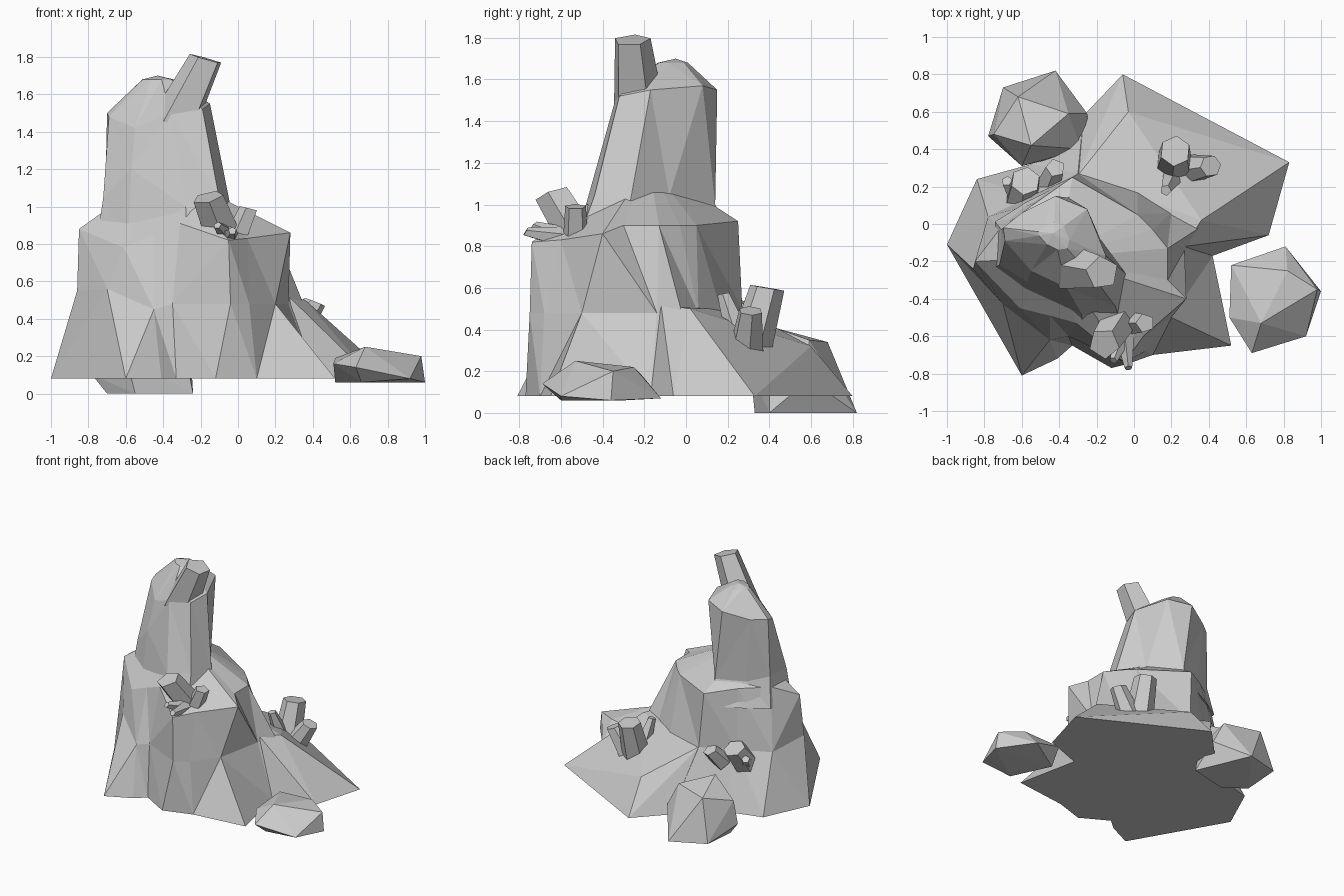
import bpy
import bmesh
from mathutils import Vector, Matrix

default_cube = bpy.data.objects.get("Cube")
if default_cube:
    bpy.data.objects.remove(default_cube, do_unlink=True)

# One flat stone colour for everything
stone = bpy.data.materials.new("stone_grey")
stone.use_nodes = True
stone.diffuse_color = (0.6, 0.6, 0.6, 1)
stone.node_tree.nodes["Principled BSDF"].inputs["Base Color"].default_value = stone.diffuse_color


def finish(bm, name):
    """Turn a bmesh into a flat shaded stone object."""
    bmesh.ops.recalc_face_normals(bm, faces=bm.faces[:])
    mesh = bpy.data.meshes.new(name)
    bm.to_mesh(mesh)
    bm.free()
    mesh.materials.append(stone)
    obj = bpy.data.objects.new(name, mesh)
    bpy.context.collection.objects.link(obj)
    return obj


def loft(name, rings, apex):
    """Skin a stack of rings, close the bottom and fan the top to an apex."""
    bm = bmesh.new()
    layers = [[bm.verts.new(p) for p in ring] for ring in rings]
    count = len(layers[0])
    for lower, upper in zip(layers, layers[1:]):
        for i in range(count):
            j = (i + 1) % count
            bm.faces.new((lower[i], lower[j], upper[j], upper[i]))
    tip = bm.verts.new(apex)
    for i in range(count):
        bm.faces.new((layers[-1][i], layers[-1][(i + 1) % count], tip))
    bm.faces.new(layers[0][::-1])
    bmesh.ops.triangulate(bm, faces=[f for f in bm.faces if len(f.verts) == 4])
    return finish(bm, name)


def hull_rock(name, points):
    """Chiselled boulder wrapped around a few corner points."""
    bm = bmesh.new()
    verts = [bm.verts.new(p) for p in points]
    result = bmesh.ops.convex_hull(bm, input=verts)
    loose = {g for g in result["geom_interior"] + result["geom_unused"]
             if isinstance(g, bmesh.types.BMVert)}
    bmesh.ops.delete(bm, geom=list(loose), context="VERTS")
    bmesh.ops.dissolve_limit(bm, angle_limit=0.02, verts=bm.verts[:], edges=bm.edges[:])
    return finish(bm, name)


def crystal(name, base, tip, radius, taper=0.8, sides=6):
    """Leaning prism with a slanted cut at its end."""
    base, tip = Vector(base), Vector(tip)
    axis = tip - base
    bm = bmesh.new()
    turn = axis.to_track_quat("Z", "Y").to_matrix().to_4x4()
    bmesh.ops.create_cone(bm, cap_ends=True, segments=sides, radius1=radius,
                          radius2=radius * taper, depth=axis.length,
                          matrix=Matrix.Translation((base + tip) / 2) @ turn)
    # Slant the end so that it looks more to the sky
    for v in bm.verts:
        if (v.co - base).dot(axis) > axis.length_squared / 2:
            v.co -= axis.normalized() * (v.co - tip).dot(Vector((0, 0, 0.4)))
    return finish(bm, name)


# Lower cliff: foot, waist and shelf outlines, counter-clockwise from the east
foot = [(.4, .05), (.1, .2), (-.27, .58), (-.55, .32), (-.84, .24), (-1, -.11), (-.6, -.81),
        (-.41, -.72), (-.33, -.65), (-.12, -.77), (.1, -.7), (.52, -.65), (.42, -.17), (.55, -.1)]
waist = [(.2, .06, .48), (.02, .17, .48), (-.3, .27, .5), (-.55, .15, .5), (-.78, .04, .5),
         (-.86, -.24, .55), (-.7, -.43, .56), (-.45, -.62, .45), (-.35, -.6, .48),
         (-.04, -.75, .48), (.06, -.68, .48), (.2, -.5, .48), (.27, -.14, .48), (.35, -.02, .48)]
shelf = [(.1, -.03, .9), (.02, .05, .9), (-.33, .25, .92), (-.53, .11, .96), (-.72, -.03, .97),
         (-.85, -.2, .88), (-.61, -.45, .78), (-.45, -.49, .85), (-.31, -.53, .91),
         (-.05, -.74, .82), (.05, -.6, .83), (.28, -.4, .86), (.18, -.3, .9), (.18, -.13, .9)]
loft("lower_cliff", [[(x, y, .08) for x, y in foot], waist, shelf], (-.4, -.18, 1.2))

# Spire: its root spreads from the shelf and its crown closes in
low = [(-.04, -.27, 1), (-.18, -.08, 1.04), (-.35, .14, 1), (-.56, .05, 1), (-.71, -.03, 1.05),
       (-.72, -.22, 1.05), (-.57, -.31, 1.2), (-.28, -.48, 1), (-.1, -.44, 1.04)]
high = [(-.15, -.17, 1.55), (-.25, .08, 1.57), (-.42, .15, 1.55), (-.6, .06, 1.5),
        (-.7, -.02, 1.5), (-.69, -.09, 1.48), (-.55, -.25, 1.42), (-.36, -.34, 1.5),
        (-.19, -.32, 1.52)]
middle = Vector((-.38, -.17, .82))
peak = Vector((-.43, -.05, 1.7))
root = [middle + Vector(((x - middle.x) * 1.1, (y - middle.y) * 1.3, 0)) for x, y, z in low]
crown = [Vector(p).lerp(peak, .7) for p in high]
for point in crown:
    point.z = 1.68
loft("spire", [root, low, high, crown], peak)

# Low skirt sloping away behind the cliff
hull_rock("back_skirt", [
    (.83, .33, .08), (-.06, .8, .08), (-.27, .58, .08), (.72, -.06, .08), (.42, -.17, .08),
    (-.3, -.1, .08), (-.03, .6, .32), (.2, .22, .43), (-.3, .26, .5), (.36, .02, .5),
    (.27, -.12, .52)])

# Loose boulders at the foot
hull_rock("side_boulder", [
    (.52, -.22, .19), (.81, -.12, .07), (.98, -.35, .2), (.92, -.6, .08), (.63, -.69, .14),
    (.51, -.5, .16), (.68, -.53, .25), (.82, -.25, .22), (.52, -.3, .06), (.66, -.6, .06),
    (1, -.36, .06)])
hull_rock("back_boulder", [
    (-.7, .73, .02), (-.42, .82, 0), (-.25, .59, .16), (-.28, .4, .2), (-.6, .31, .2),
    (-.78, .47, .1), (-.75, .48, .28), (-.62, .68, .34), (-.55, .42, .41), (-.35, .59, .35),
    (-.7, .45, 0), (-.24, .4, 0), (-.55, .33, 0)])

# Crystal on the summit
crystal("summit_crystal", (-.34, -.23, 1.44), (-.17, -.26, 1.79), .13, .7, 5)

# Crystals on the front shelf
crystal("front_crystal_large", (-.07, -.5, .82), (-.16, -.64, 1.05), .1, .85, 5)
crystal("front_crystal_medium", (-.02, -.53, .8), (.06, -.53, .99), .065, .8, 5)
crystal("front_crystal_small", (-.05, -.58, .84), (-.03, -.77, .87), .055, .4, 5)
crystal("front_crystal_tiny", (-.05, -.58, .84), (-.11, -.73, .9), .055, .4, 5)

# Crystals on the back skirt
crystal("skirt_crystal_large", (.21, .29, .25), (.22, .39, .6), .11, .75)
crystal("skirt_crystal_medium", (.27, .29, .28), (.41, .31, .49), .09, .65)
crystal("skirt_crystal_small", (.22, .28, .28), (.17, .18, .57), .075, .4, 5)

# Crystals between the cliff and the back boulder
crystal("cliff_crystal_large", (-.6, .1, .38), (-.58, .23, .55), .1, .8)
crystal("cliff_crystal_small", (-.46, .2, .4), (-.42, .3, .52), .07, .75, 5)
crystal("cliff_crystal_tiny", (-.62, .13, .4), (-.68, .23, .49), .05, .6, 5)
